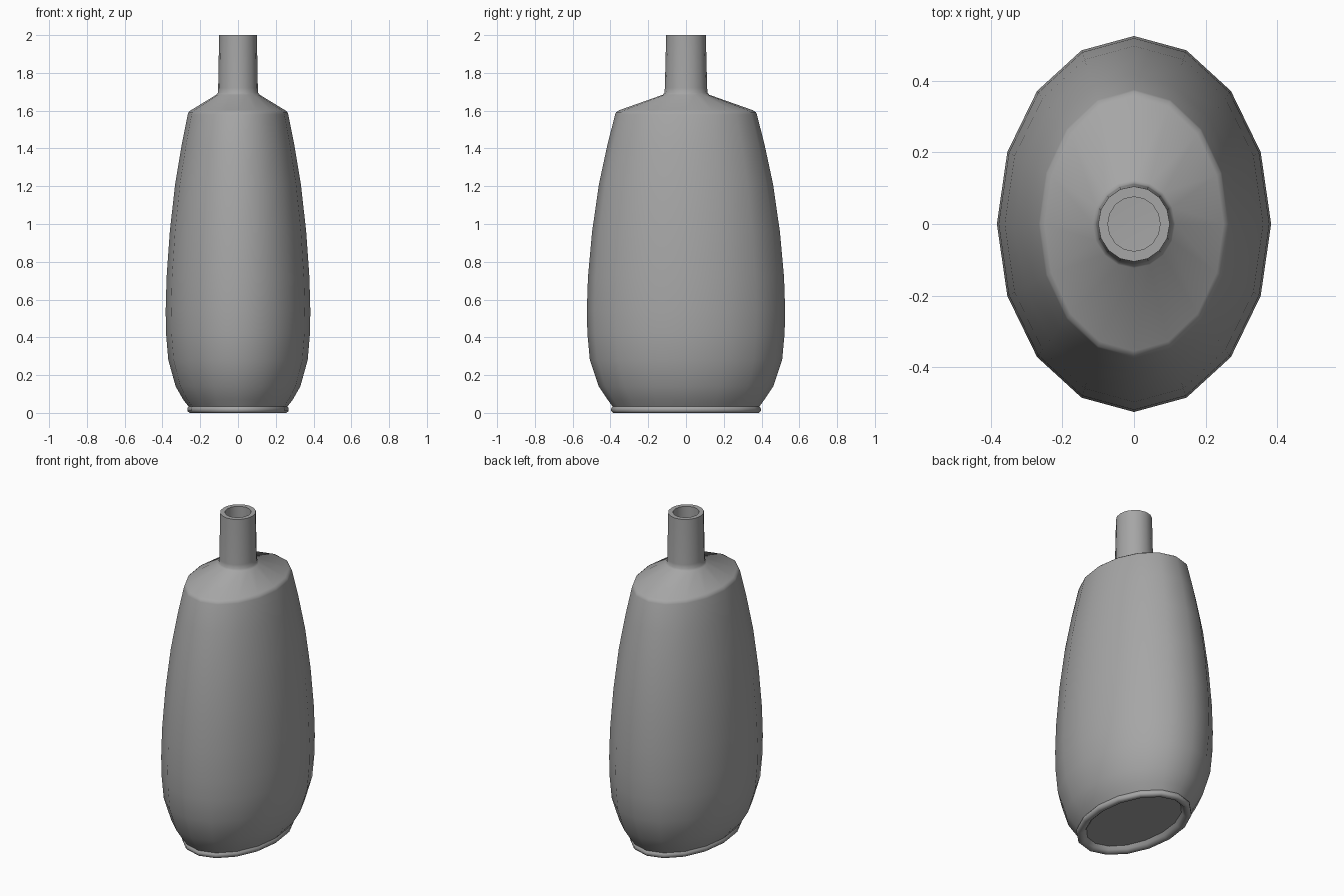
import bpy
import bmesh
from math import cos, sin, pi, radians

SIDES = 16
WALL = 0.028

cube = bpy.data.objects.get("Cube")
if cube:
    bpy.data.objects.remove(cube, do_unlink=True)

grey = bpy.data.materials.new("plain grey")
grey.use_nodes = True
colour = (0.38, 0.38, 0.38, 1)
grey.diffuse_color = colour
grey.node_tree.nodes["Principled BSDF"].inputs["Base Color"].default_value = colour


def loft(name, rings):
    """Skin a stack of elliptical rings (half width, half depth, height)."""
    bm = bmesh.new()
    loops = []
    for rx, ry, z in rings:
        loops.append([bm.verts.new((rx * cos(2 * pi * i / SIDES),
                                    ry * sin(2 * pi * i / SIDES), z))
                      for i in range(SIDES)])
    for low, high in zip(loops, loops[1:]):
        for i in range(SIDES):
            j = (i + 1) % SIDES
            bm.faces.new((low[i], low[j], high[j], high[i]))
    bm.faces.new(loops[0][::-1])
    bm.faces.new(loops[-1])
    bmesh.ops.recalc_face_normals(bm, faces=bm.faces)
    mesh = bpy.data.meshes.new(name)
    bm.to_mesh(mesh)
    bm.free()
    mesh.materials.append(grey)
    obj = bpy.data.objects.new(name, mesh)
    bpy.context.collection.objects.link(obj)
    bpy.ops.object.select_all(action="DESELECT")
    obj.select_set(True)
    bpy.context.view_layer.objects.active = obj
    bpy.ops.object.shade_smooth_by_angle(angle=radians(50))
    return obj


# Recessed base and rounded foot
foot = [(0.21, 0.34, 0.03), (0.222, 0.352, 0.012), (0.236, 0.366, 0.0),
        (0.257, 0.386, 0.0), (0.268, 0.396, 0.01), (0.268, 0.396, 0.024),
        (0.262, 0.389, 0.034)]

# Bulging body
body = [(0.29, 0.415, 0.07), (0.33, 0.462, 0.14), (0.369, 0.509, 0.28),
        (0.381, 0.522, 0.42), (0.383, 0.525, 0.54), (0.378, 0.519, 0.72),
        (0.361, 0.497, 0.96), (0.333, 0.461, 1.21), (0.298, 0.416, 1.42),
        (0.266, 0.375, 1.58)]

# Soft shoulder and tapered neck
shoulder = [(0.262, 0.37, 1.592), (0.25, 0.355, 1.602), (0.115, 0.123, 1.684)]
neck = [(0.107, 0.114, 1.695), (0.105, 0.112, 1.72), (0.1, 0.105, 2.0)]

# Hollow inside, following the outer wall from the mouth down to the floor
mouth = [(0.073, 0.076, 2.0), (0.075, 0.08, 1.68)]
inner_shoulder = [(rx - WALL, ry - WALL, z - WALL) for rx, ry, z in shoulder[1::-1]]
inner_body = [(rx - WALL, ry - WALL, z) for rx, ry, z in body[-2:0:-1]]
floor = [(0.25, 0.375, 0.07), (0.22, 0.345, 0.06)]

loft("bottle", foot + body + shoulder + neck + mouth
     + inner_shoulder + inner_body + floor)
